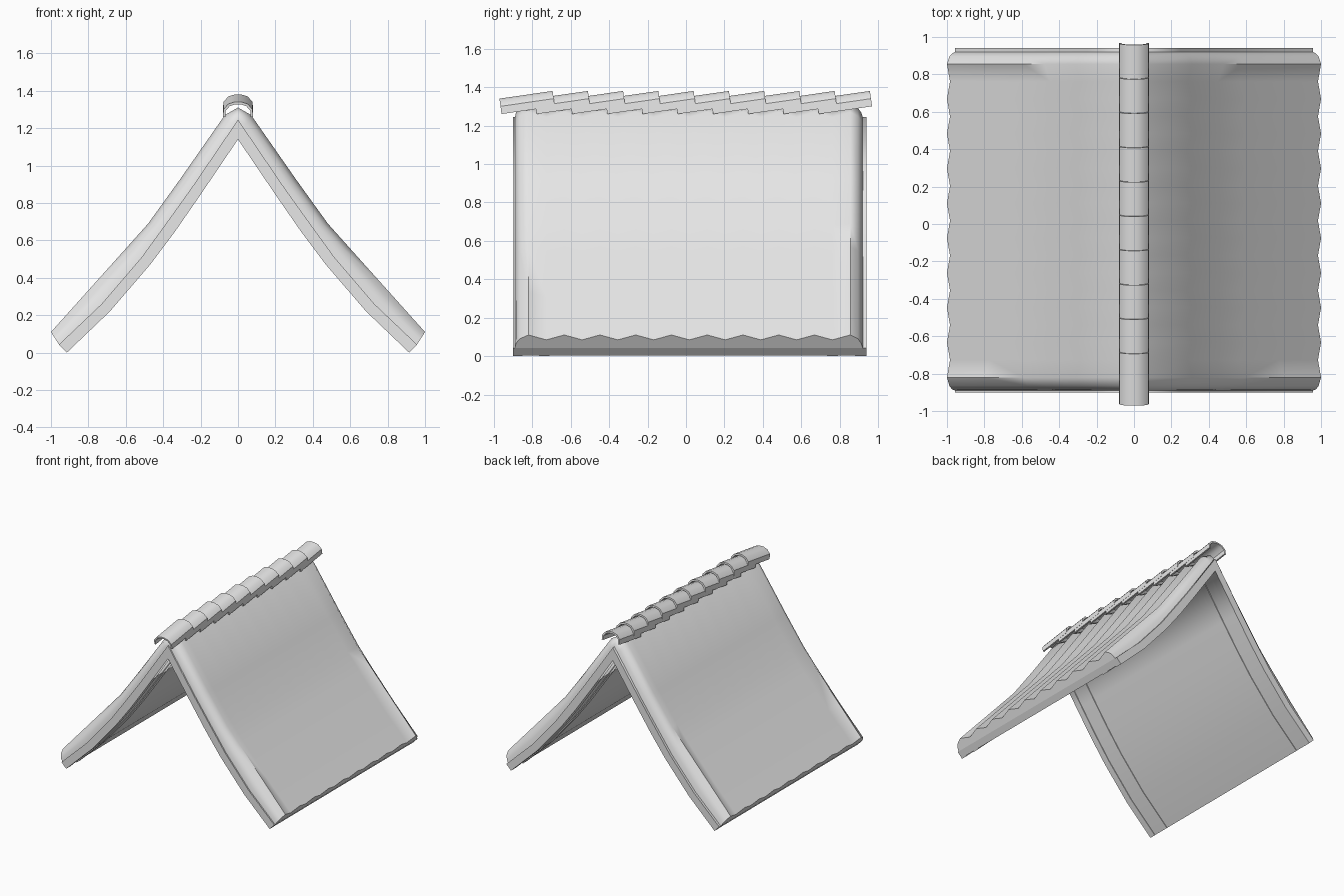
import bpy, bmesh, math

cube = bpy.data.objects.get("Cube")
if cube:
    bpy.data.objects.remove(cube, do_unlink=True)

grey = bpy.data.materials.new("light_grey")
grey.use_nodes = True
grey.diffuse_color = (0.8, 0.8, 0.8, 1)
grey.node_tree.nodes["Principled BSDF"].inputs["Base Color"].default_value = (0.8, 0.8, 0.8, 1)


def loft(name, rows, cap_first=False, mirror=True, angle=40):
    """Join closed rows of points into a skin, capped at the last row."""
    bm = bmesh.new()
    rings = [[bm.verts.new(p) for p in row] for row in rows]
    n = len(rings[0])
    for a, b in zip(rings, rings[1:]):
        for i in range(n):
            j = (i + 1) % n
            bm.faces.new((a[i], a[j], b[j], b[i]))
    bm.faces.new(rings[-1])
    if cap_first:
        bm.faces.new(rings[0])
    bmesh.ops.recalc_face_normals(bm, faces=bm.faces)
    mesh = bpy.data.meshes.new(name)
    bm.to_mesh(mesh)
    bm.free()
    mesh.materials.append(grey)
    obj = bpy.data.objects.new(name, mesh)
    bpy.context.collection.objects.link(obj)
    bpy.ops.object.select_all(action='DESELECT')
    obj.select_set(True)
    bpy.context.view_layer.objects.active = obj
    bpy.ops.object.shade_smooth_by_angle(angle=math.radians(angle))
    if mirror:
        obj.modifiers.new("Mirror", 'MIRROR')
    return obj


# Slope profiles (x, z) from the ridge down to the eave
inner = [(0, 1.14), (.2, .845), (.335, .65), (.47, .47), (.685, .22), (.915, 0)]
deck = [(0, 1.245), (.249, .879), (.388, .685), (.517, .507), (.728, .261), (.957, .043)]


def slope_beam(name, y0, y1, lift=0.0):
    rows = []
    for (lx, lz), (ux, uz) in zip(inner, deck):
        lx, lz = lx + (ux - lx) * lift, lz + (uz - lz) * lift
        rows.append([(lx, y0, lz), (ux, y0, uz), (ux, y1, uz), (lx, y1, lz)])
    return loft(name, rows)


# Underside panel and the rafters standing slightly proud of it
slope_beam("roof_panel", -.88, .915, lift=.1)
rafters = {"front_outer_rafter": (-.9, -.85), "front_inner_rafter": (-.765, -.71),
           "back_inner_rafter": (.735, .79), "back_outer_rafter": (.88, .94)}
for name, (y0, y1) in rafters.items():
    slope_beam(name, y0, y1)

# Corrugated covering with rolled-down verges
base = [(0, 1.245), (.03, 1.2), (.249, .879), (.4, .665), (.517, .507), (.728, .261), (.957, .043)]
crest = [(0, 1.31), (.07, 1.27), (.31, .926), (.48, .69), (.59, .567), (.8, .333), (1, .11)]
waves = 18
columns = [(-.89, 0), (-.885, .35), (-.865, .7)]
columns += [(-.82 + 1.675 * i / waves, .62 if i % 2 else 1) for i in range(waves + 1)]
columns += [(.895, .7), (.912, .35), (.92, 0)]
rows = [[(bx + (cx - bx) * f, y, bz + (cz - bz) * f) for y, f in columns]
        for (bx, bz), (cx, cz) in zip(base, crest)]
loft("corrugated_covering", rows, angle=50)

# Overlapping tilted ridge tiles
half = [(.08, 0), (.078, .04), (.052, .069), (.018, .08)]
outer = half + [(-x, h) for x, h in reversed(half)]
shell = outer + [(x * .84, h * .84) for x, h in reversed(outer)]
for i in range(10):
    start = -.96 + .1835 * i
    ends = [(start, 1.26), (start + .277, 1.3)]
    loft("ridge_tile_%d" % (i + 1),
         [[(x, y - h * .14, z + h) for x, h in shell] for y, z in ends],
         cap_first=True, mirror=False, angle=35)
